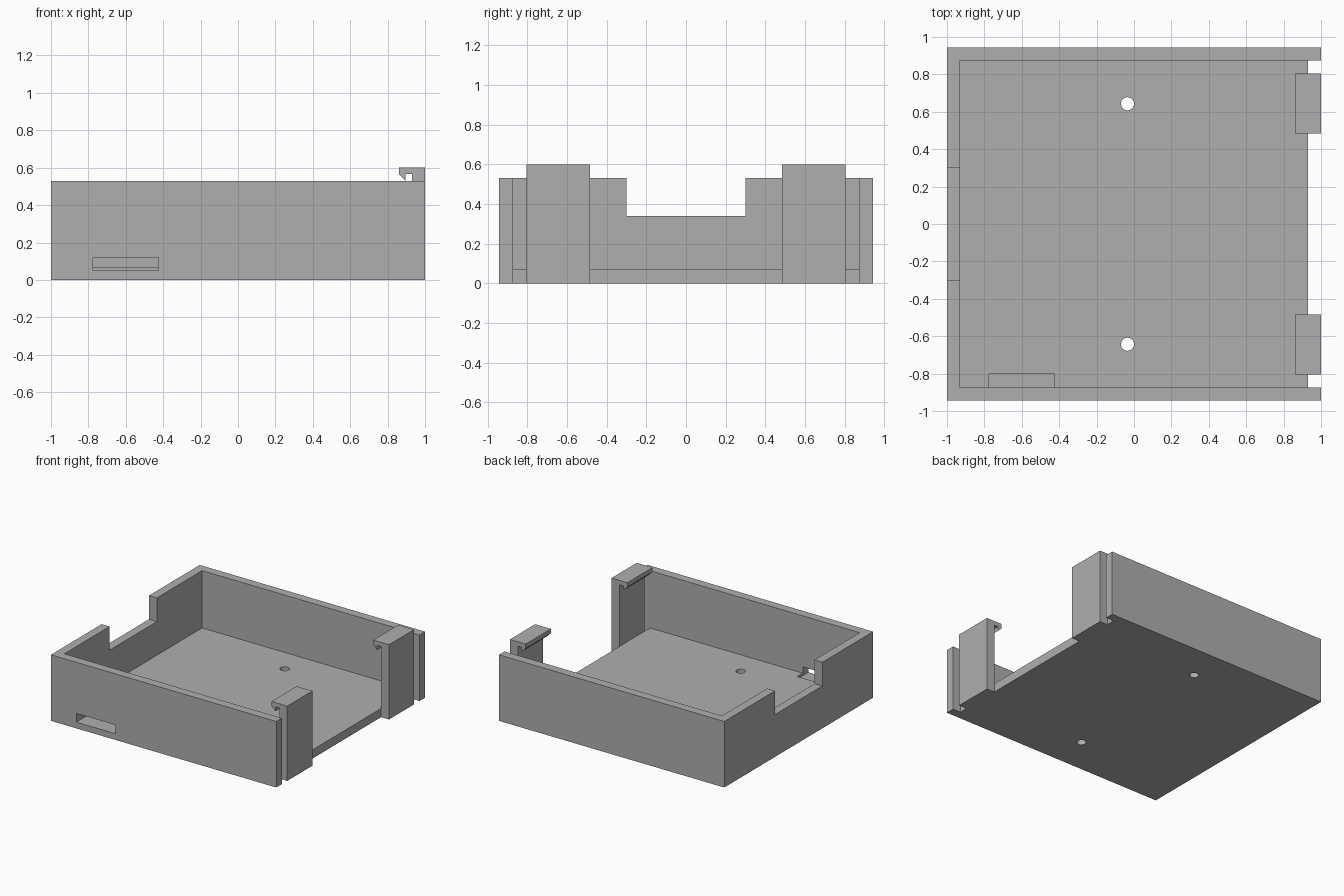
import bpy
import bmesh
from mathutils import Matrix, Vector

if "Cube" in bpy.data.objects:
    bpy.data.objects.remove(bpy.data.objects["Cube"], do_unlink=True)

# Outer size, wall thickness and the half width between the side walls
HALF_Y, HEIGHT, WALL = 0.943, 0.53, 0.07
INNER_Y = HALF_Y - WALL
OVER = 0.1  # how far cutters reach past the surface

grey = bpy.data.materials.new("plain grey")
grey.use_nodes = True
grey.diffuse_color = (0.43, 0.43, 0.43, 1)
grey.node_tree.nodes["Principled BSDF"].inputs["Base Color"].default_value = grey.diffuse_color


def make_object(name, bm):
    bmesh.ops.recalc_face_normals(bm, faces=bm.faces)
    mesh = bpy.data.meshes.new(name)
    bm.to_mesh(mesh)
    bm.free()
    mesh.materials.append(grey)
    obj = bpy.data.objects.new(name, mesh)
    bpy.context.collection.objects.link(obj)
    return obj


def box(name, x, y, z):
    low, high = (Vector(corner) for corner in zip(x, y, z))
    bm = bmesh.new()
    matrix = Matrix.Translation((low + high) / 2) @ Matrix.Diagonal((*(high - low), 1))
    bmesh.ops.create_cube(bm, size=1, matrix=matrix)
    return make_object(name, bm)


def cylinder(name, x, y, radius, depth):
    bm = bmesh.new()
    bmesh.ops.create_cone(bm, cap_ends=True, segments=32, radius1=radius, radius2=radius,
                          depth=depth, matrix=Matrix.Translation((x, y, 0)))
    return make_object(name, bm)


def prism(name, profile, y0, y1):
    """Extrude an x-z profile along y."""
    bm = bmesh.new()
    face = bm.faces.new([bm.verts.new((x, y0, z)) for x, z in profile])
    result = bmesh.ops.extrude_face_region(bm, geom=[face])
    moved = [v for v in result["geom"] if isinstance(v, bmesh.types.BMVert)]
    bmesh.ops.translate(bm, verts=moved, vec=(0, y1 - y0, 0))
    return make_object(name, bm)


def cut(target, cutter):
    mod = target.modifiers.new("cut", "BOOLEAN")
    mod.operation, mod.solver, mod.object = "DIFFERENCE", "EXACT", cutter
    bpy.context.view_layer.objects.active = target
    bpy.ops.object.modifier_apply(modifier=mod.name)
    bpy.data.objects.remove(cutter, do_unlink=True)


# Tray: a solid block hollowed out, open at the +x end
tray = box("tray", (-1, 1), (-HALF_Y, HALF_Y), (0, HEIGHT))
cut(tray, box("cavity", (WALL - 1, 1 + OVER), (-INNER_Y, INNER_Y), (WALL, HEIGHT + OVER)))
cut(tray, box("open_end", (1 - WALL, 1 + OVER), (-INNER_Y, INNER_Y), (-OVER, HEIGHT)))

# Notch in the end wall and slot through the front wall into the floor
cut(tray, box("notch", (-1 - OVER, -0.9), (-0.3, 0.3), (0.34, HEIGHT + OVER)))
cut(tray, box("slot", (-0.775, -0.425), (-HALF_Y - OVER, -0.803), (0.05, 0.12)))

# Screw holes in the floor
for side in (-1, 1):
    cut(tray, cylinder("screw_hole", -0.035, side * 0.643, 0.035, 0.4))

# Hooked clips standing against the open edge of the floor
clip_profile = [(0.93, 0), (1, 0), (1, 0.6), (0.86, 0.6), (0.86, 0.565),
                (0.895, 0.53), (0.895, 0.565), (0.93, 0.565)]
for name, side in (("front_clip", -1), ("back_clip", 1)):
    prism(name, clip_profile, side * 0.485, side * 0.804)
